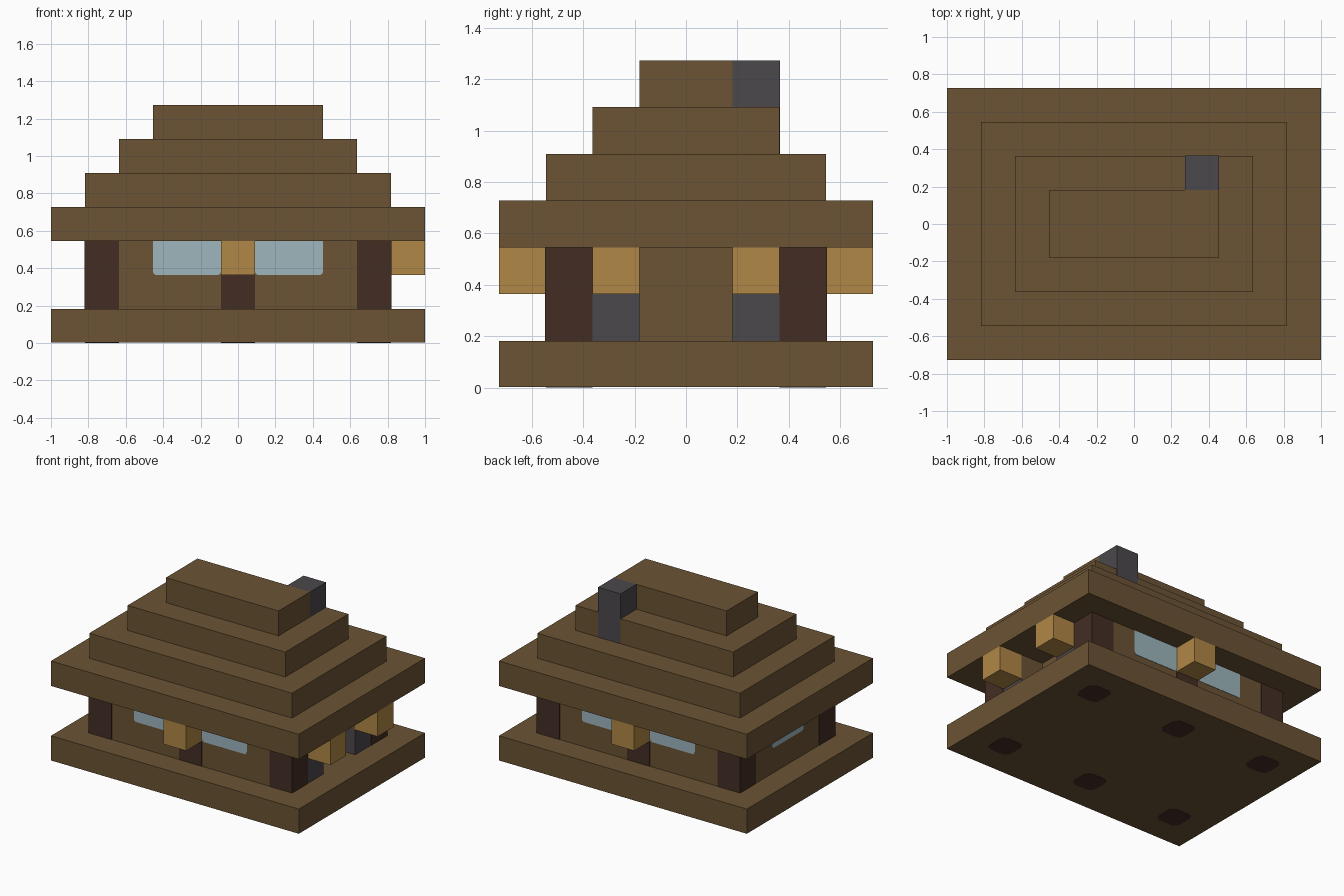
import bpy
import bmesh

cube = bpy.data.objects.get("Cube")
if cube:
    bpy.data.objects.remove(cube, do_unlink=True)

UNIT = 2 / 11  # one building block


def material(name, rgb):
    lin = [((c / 255 + 0.055) / 1.055) ** 2.4 for c in rgb] + [1.0]
    m = bpy.data.materials.new(name)
    m.use_nodes = True
    m.diffuse_color = lin
    bsdf = next(n for n in m.node_tree.nodes if n.type == "BSDF_PRINCIPLED")
    bsdf.inputs["Base Color"].default_value = lin
    return m


PLANK = material("plank brown", (107, 83, 52))
LOG = material("dark log", (67, 45, 36))
STONE = material("grey stone", (76, 72, 76))
LAMP = material("lamp amber", (176, 135, 70))
GLASS = material("pale glass", (158, 182, 190))


def box(name, mat, x, y, z, round_axis=None, radius=0.1):
    """Box from (low, high) ranges in blocks; edges along round_axis may be rounded."""
    bm = bmesh.new()
    bmesh.ops.create_cube(bm, size=1)
    for v in bm.verts:
        for i, (lo, hi) in enumerate((x, y, z)):
            v.co[i] = (lo if v.co[i] < 0 else hi) * UNIT
    if round_axis is not None:
        edges = [e for e in bm.edges
                 if abs((e.verts[0].co - e.verts[1].co).normalized()[round_axis]) > 0.9]
        bmesh.ops.bevel(bm, geom=edges, offset=radius * UNIT, segments=3,
                        profile=0.5, affect="EDGES")
    mesh = bpy.data.meshes.new(name)
    bm.to_mesh(mesh)
    bm.free()
    mesh.materials.append(mat)
    obj = bpy.data.objects.new(name, mesh)
    bpy.context.collection.objects.link(obj)
    return obj


def span(a, b, side):
    """Range a..b, flipped to the negative side when side is -1."""
    return tuple(sorted((a * side, b * side)))


# Base slab and stepped roof
box("base_slab", PLANK, (-5.5, 5.5), (-4, 4), (0.01, 1))
for i in range(4):
    half_x, half_y = 5.5 - i, 4 - i
    box(f"roof_step_{i + 1}", PLANK, (-half_x, half_x), (-half_y, half_y), (3 + i, 4 + i))
box("chimney", STONE, (1.5, 2.5), (1, 2.01), (5, 7))

# House body, with the doorway left open on the +x side
box("house_walls", PLANK, (-4.5, 3.5), (-3, 3), (1, 3))

P = 0.015  # how far posts and glass stand proud
for sy, end in ((-1, "front"), (1, "back")):
    # Corner posts
    for sx, side in ((-1, "right"), (1, "left")):
        box(f"{end}_{side}_post", LOG, span(3.5, 4.5 + P, sx), span(2, 3 + P, sy), (1, 3))
        box(f"{end}_{side}_window", GLASS, span(0.5, 2.5, sx), span(2.9, 3 + P, sy),
            (2, 3.2), round_axis=1)
    # Middle post with lamp above it
    box(f"{end}_middle_post", LOG, (-0.5, 0.5), span(2, 3 + P, sy), (1, 2))
    box(f"{end}_lamp", LAMP, (-0.5, 0.5), span(3, 4, sy), (2, 3))
    # Stone door jambs, wall above, and door lamps
    box(f"{end}_door_jamb", STONE, (3.5, 4.5), span(1, 2, sy), (1, 2))
    box(f"{end}_door_wall", PLANK, (3.5, 4.5), span(1, 2, sy), (2, 3))
    box(f"{end}_door_lamp", LAMP, (4.5, 5.5), span(1, 2, sy), (2, 3))
    # Log ends showing under the base
    for x in (-4, 0, 4):
        box(f"{end}_log_end", LOG, (x - 0.5, x + 0.5), span(2, 3, sy), (0, 0.04),
            round_axis=2, radius=0.25)

# Window on the side opposite the doorway
box("side_window", GLASS, (-4.5 - P, -4.4), (-1, 1), (2, 3.2), round_axis=0)
